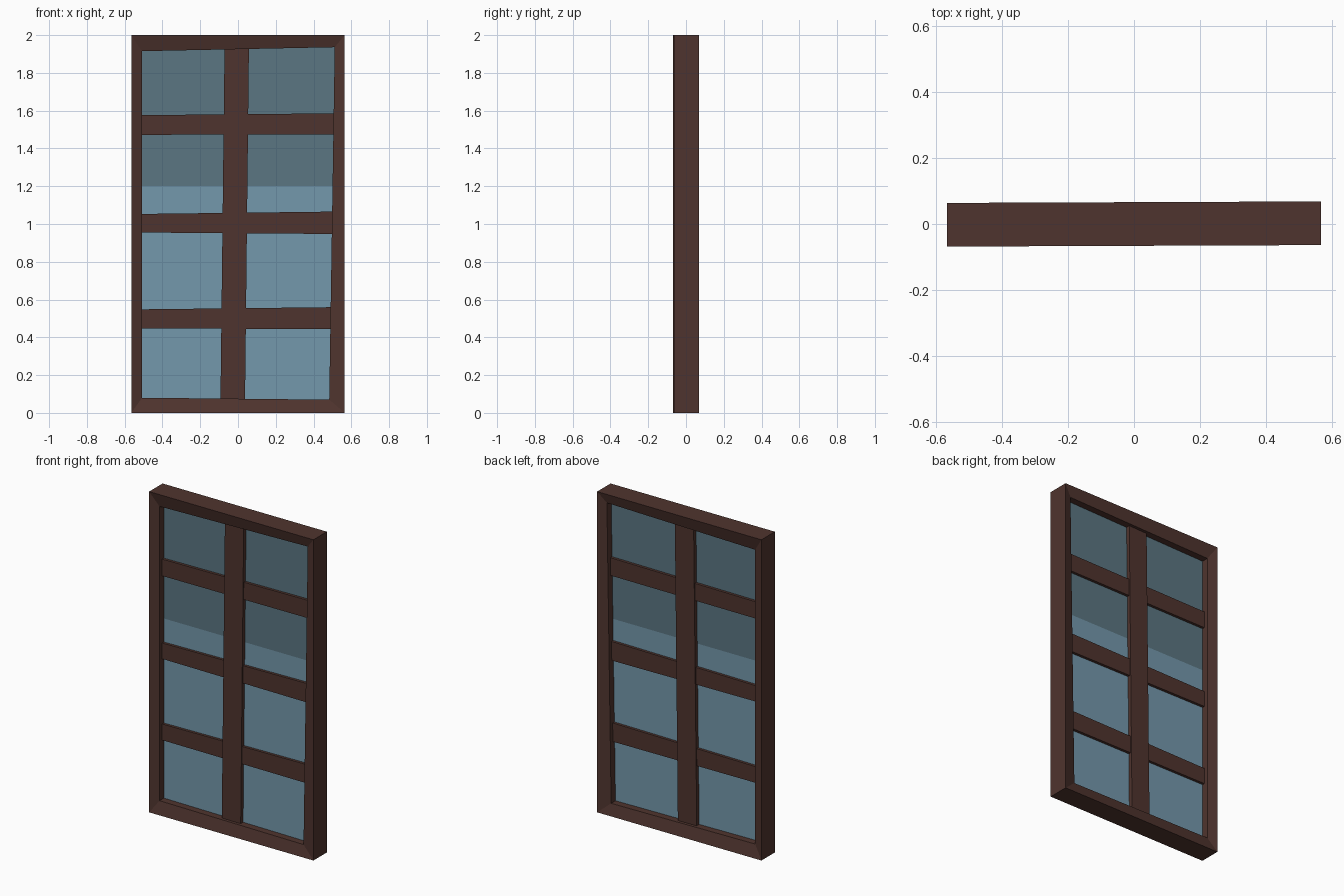
import bpy

cube = bpy.data.objects.get("Cube")
if cube:
    bpy.data.objects.remove(cube, do_unlink=True)


def material(name, rgb):
    """Flat colour given as 0-255 sRGB, stored as linear."""
    linear = [((c / 255 + 0.055) / 1.055) ** 2.4 for c in rgb] + [1.0]
    mat = bpy.data.materials.new(name)
    mat.use_nodes = True
    mat.diffuse_color = linear
    bsdf = next(n for n in mat.node_tree.nodes if n.type == 'BSDF_PRINCIPLED')
    bsdf.inputs["Base Color"].default_value = linear
    return mat


wood = material("dark brown wood", (79, 52, 46))
light_glass = material("light blue glass", (116, 152, 172))
dark_glass = material("dark blue glass", (91, 118, 130))

TWIST = 0.004  # the hand-made frame stands very slightly askew


def rings_mesh(name, rings, mat, closed=False):
    """Join rings of four (x, z) corners, each at its own y; cap or close the ends."""
    verts = [(x, y + TWIST * x, z) for corners, y in rings for x, z in corners]
    count = len(rings)
    faces = []
    for r in range(count if closed else count - 1):
        a, b = r * 4, (r + 1) % count * 4
        for i in range(4):
            j = (i + 1) % 4
            faces.append((a + i, b + i, b + j, a + j))
    if not closed:
        last = (count - 1) * 4
        faces += [(0, 1, 2, 3), tuple(last + i for i in (3, 2, 1, 0))]
    mesh = bpy.data.meshes.new(name)
    mesh.from_pydata(verts, [], faces)
    mesh.materials.append(mat)
    obj = bpy.data.objects.new(name, mesh)
    bpy.context.collection.objects.link(obj)
    return obj


def slab(name, corners, half_depth, mat):
    return rings_mesh(name, [(corners, -half_depth), (corners, half_depth)], mat)


# Outer frame: faces slope in towards a slightly crooked opening
outer = [(-0.565, 0), (0.565, 0), (0.565, 2), (-0.565, 2)]
inner = [(-0.508, 0.08), (0.483, 0.07), (0.512, 1.936), (-0.508, 1.915)]
rings_mesh("window_frame", [(outer, -0.066), (inner, -0.046),
                            (inner, 0.046), (outer, 0.066)], wood, closed=True)

# Upright centre bar, leaning a little
slab("centre_bar", [(-0.093, 0.05), (0.037, 0.05), (0.058, 1.95), (-0.071, 1.95)],
     0.027, wood)

# Cross bars: bottom and top heights at the left end, then at the right end
bars = {"lower_cross_bar": (0.448, 0.548, 0.443, 0.56),
        "middle_cross_bar": (0.955, 1.053, 0.947, 1.066),
        "upper_cross_bar": (1.472, 1.576, 1.475, 1.586)}
for name, (left_low, left_high, right_low, right_high) in bars.items():
    slab(name, [(-0.53, left_low), (0.53, right_low),
                (0.53, right_high), (-0.53, left_high)], 0.02, wood)

# Glass: one thin sheet in two tones
for name, low, high, mat in (("lower_glass", 0.04, 1.2, light_glass),
                             ("upper_glass", 1.2, 1.96, dark_glass)):
    slab(name, [(-0.53, low), (0.53, low), (0.53, high), (-0.53, high)], 0.003, mat)
